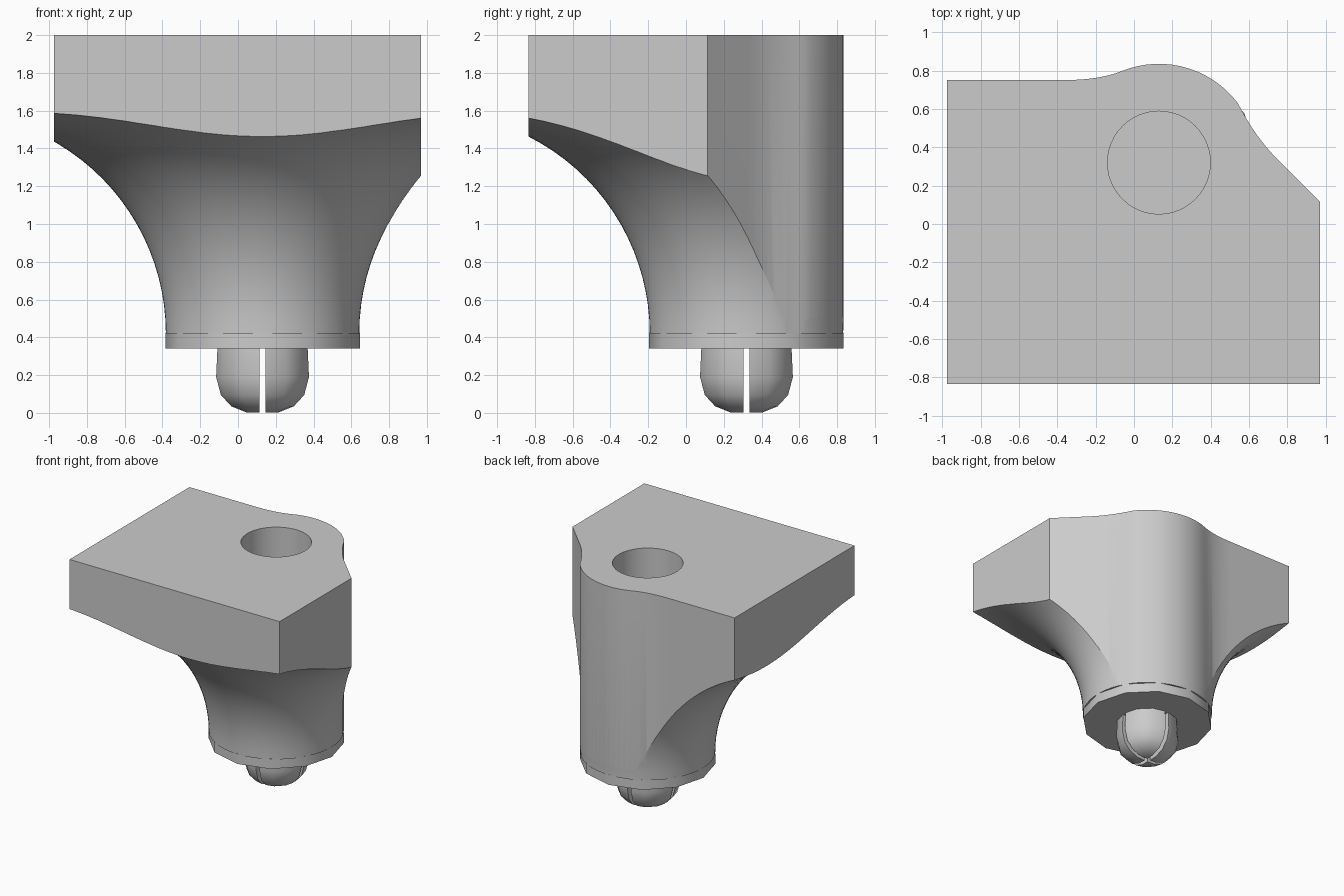
import bpy, bmesh
from math import sin, cos, pi, radians, sqrt
from mathutils import Vector, Matrix

if "Cube" in bpy.data.objects:
    bpy.data.objects.remove(bpy.data.objects["Cube"])

AXIS = Vector((0.13, 0.32, 0))     # centre line of the column, pin and socket
RADIUS = 0.515                     # column radius
COLLAR_Z, FLARE_Z, TOP_Z = 0.34, 0.425, 2.0

grey = bpy.data.materials.new("light_grey")
grey.use_nodes = True
colour = (0.6, 0.6, 0.6, 1)
grey.diffuse_color = colour
grey.node_tree.nodes["Principled BSDF"].inputs["Base Color"].default_value = colour


def finish(bm, name):
    bmesh.ops.recalc_face_normals(bm, faces=bm.faces[:])
    mesh = bpy.data.meshes.new(name)
    bm.to_mesh(mesh)
    bm.free()
    mesh.materials.append(grey)
    obj = bpy.data.objects.new(name, mesh)
    bpy.context.collection.objects.link(obj)
    return obj


def lathe(name, profile, sides):
    """Turn (radius, z) points around the shared axis."""
    bm = bmesh.new()
    verts = [bm.verts.new(AXIS + Vector((r, 0, z))) for r, z in profile]
    edges = [bm.edges.new(pair) for pair in zip(verts, verts[1:])]
    bmesh.ops.spin(bm, geom=verts + edges, cent=AXIS, axis=(0, 0, 1),
                   angle=2 * pi, steps=sides)
    bmesh.ops.remove_doubles(bm, verts=bm.verts[:], dist=0.0005)
    return finish(bm, name)


def prism(name, outline, z0, z1):
    bm = bmesh.new()
    face = bm.faces.new([bm.verts.new((x, y, z0)) for x, y in outline])
    ext = bmesh.ops.extrude_face_region(bm, geom=[face])["geom"]
    bmesh.ops.translate(bm, vec=(0, 0, z1 - z0),
                        verts=[v for v in ext if isinstance(v, bmesh.types.BMVert)])
    return finish(bm, name)


def box(name, centre, size):
    bm = bmesh.new()
    bmesh.ops.create_cube(bm, size=1,
                          matrix=Matrix.Translation(centre) @ Matrix.Diagonal((*size, 1)))
    return finish(bm, name)


def activate(obj):
    bpy.ops.object.select_all(action="DESELECT")
    obj.select_set(True)
    bpy.context.view_layer.objects.active = obj


def boolean(obj, cutter, operation):
    activate(obj)
    mod = obj.modifiers.new("cut", "BOOLEAN")
    mod.operation, mod.object, mod.solver = operation, cutter, "EXACT"
    bpy.ops.object.modifier_apply(modifier=mod.name)
    bpy.data.objects.remove(cutter)


def smooth(obj, degrees):
    activate(obj)
    bpy.ops.object.shade_smooth_by_angle(angle=radians(degrees))


def bezier(a, b, c, steps=8):
    a, b, c = Vector(a), Vector(b), Vector(c)
    return [tuple(a * (1 - t) ** 2 + b * 2 * t * (1 - t) + c * t * t)
            for t in (i / steps for i in range(steps + 1))]


def on_column(degrees):
    a = radians(degrees)
    return (AXIS.x + RADIUS * cos(a), AXIS.y + RADIUS * sin(a))


# Plan outline: square corner block with the column bulging at the back
outline = [(-0.975, -0.835), (0.97, -0.835), (0.97, 0.115)]
outline += bezier((0.75, 0.335), (0.63, 0.455), on_column(37))
outline += [on_column(a) for a in range(42, 112, 5)]
outline += bezier(on_column(112), (-0.18, 0.75), (-0.37, 0.75))
outline += [(-0.975, 0.75)]
body = prism("flared_body", outline, 0.1, TOP_Z)

# Underside flare: concave arc sweeping out from the column
SWEEP = 1.168
arc = [(RADIUS - 0.003 + SWEEP * (1 - cos(a)), FLARE_Z - 0.005 + SWEEP * sin(a))
       for a in (i / 24 * radians(89) for i in range(25))]
flare = lathe("flare_cutter", [(0, arc[0][1])] + arc + [(arc[-1][0], 2.3), (0, 2.3)], 72)
boolean(body, flare, "INTERSECT")

# Round socket in the top
socket = lathe("socket_cutter", [(0, 1.6), (0.268, 1.6), (0.268, 2.1), (0, 2.1)], 48)
boolean(body, socket, "DIFFERENCE")
smooth(body, 25)

# Twelve-sided collar under the flare
collar = lathe("collar", [(0, COLLAR_Z), (RADIUS, COLLAR_Z),
                          (RADIUS, FLARE_Z), (0, FLARE_Z)], 12)
smooth(collar, 35)

# Rounded snap pin, split by two crossing slots
pin = lathe("snap_pin", [(0, 0), (0.09, 0.003), (0.17, 0.035), (0.225, 0.095),
                         (0.25, 0.19), (0.243, COLLAR_Z + 0.005),
                         (0, COLLAR_Z + 0.005)], 12)
for size in ((0.032, 1, 0.6), (1, 0.032, 0.6)):
    slot = box("slot_cutter", AXIS + Vector((0, 0, COLLAR_Z - 0.295)), size)
    boolean(pin, slot, "DIFFERENCE")
smooth(pin, 40)
